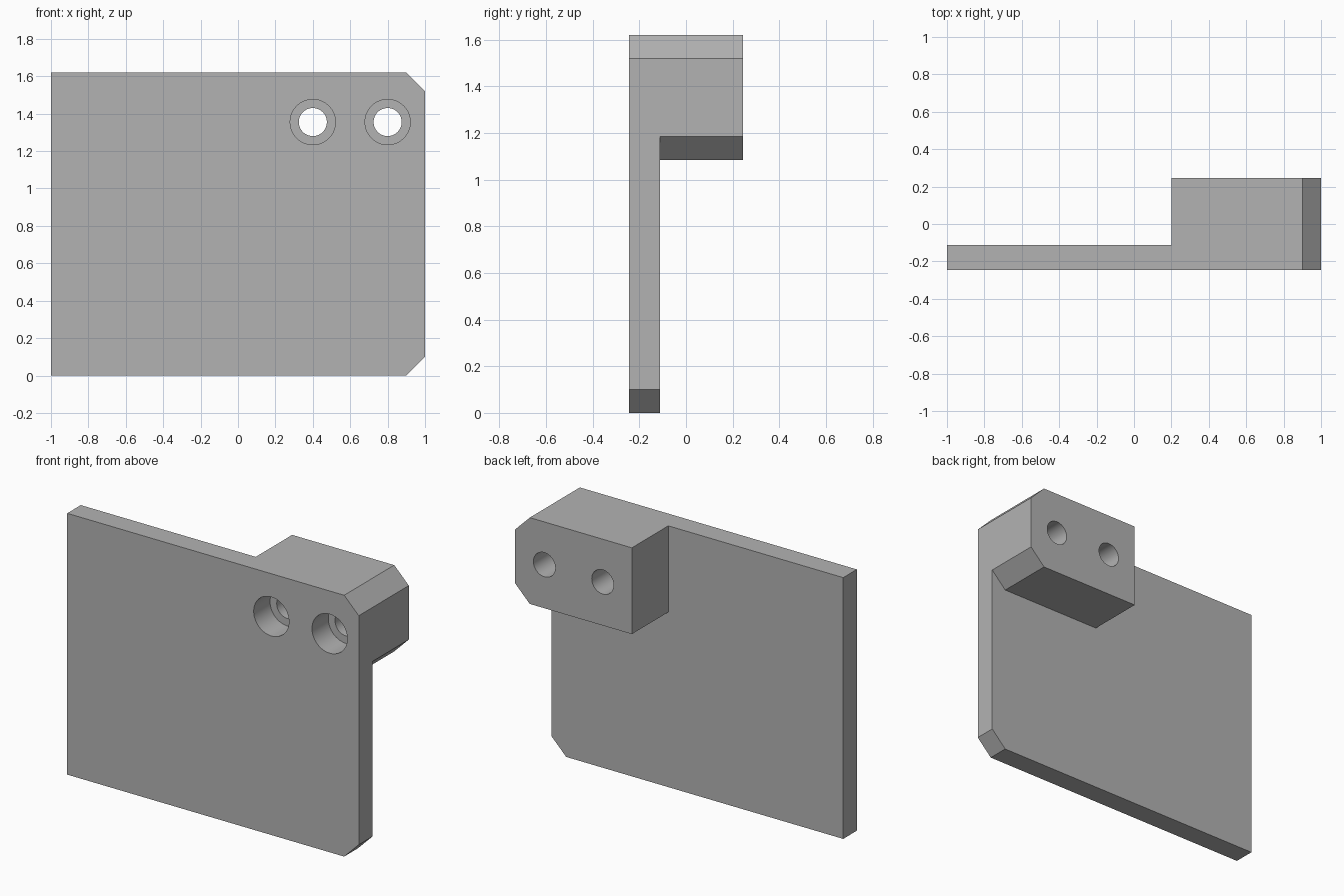
import bpy
import bmesh
import math

old = bpy.data.objects.get("Cube")
if old:
    bpy.data.objects.remove(old, do_unlink=True)

FRONT, PLATE_BACK, BLOCK_BACK = -0.245, -0.112, 0.245
TOP, BLOCK_BOTTOM, CHAMFER = 1.62, 1.085, 0.1
HOLE_Z, BORE_DEPTH = 1.355, 0.16

grey = bpy.data.materials.new("plain grey")
grey.use_nodes = True
colour = (0.45, 0.45, 0.45, 1)
grey.diffuse_color = colour
grey.node_tree.nodes["Principled BSDF"].inputs["Base Color"].default_value = colour


def prism(name, outline, y0, y1):
    """Extrude an (x, z) outline from y0 back to y1."""
    bm = bmesh.new()
    face = bm.faces.new([bm.verts.new((x, y0, z)) for x, z in outline])
    out = bmesh.ops.extrude_face_region(bm, geom=[face])
    moved = [v for v in out["geom"] if isinstance(v, bmesh.types.BMVert)]
    bmesh.ops.translate(bm, verts=moved, vec=(0, y1 - y0, 0))
    bmesh.ops.recalc_face_normals(bm, faces=bm.faces)
    mesh = bpy.data.meshes.new(name)
    bm.to_mesh(mesh)
    bm.free()
    mesh.materials.append(grey)
    obj = bpy.data.objects.new(name, mesh)
    bpy.context.collection.objects.link(obj)
    return obj


def chamfered(left, bottom):
    """Rectangle with both right-hand corners cut off."""
    c = CHAMFER
    return [(left, bottom), (1 - c, bottom), (1, bottom + c),
            (1, TOP - c), (1 - c, TOP), (left, TOP)]


def circle(x, radius, sides=64):
    steps = [math.tau * i / sides for i in range(sides)]
    return [(x + radius * math.cos(a), HOLE_Z + radius * math.sin(a)) for a in steps]


def combine(target, tool, operation):
    """Apply a boolean and remove the tool object."""
    mod = target.modifiers.new("combine", 'BOOLEAN')
    mod.operation = operation
    mod.solver = 'EXACT'
    mod.object = tool
    bpy.context.view_layer.objects.active = target
    bpy.ops.object.modifier_apply(modifier=mod.name)
    bpy.data.objects.remove(tool, do_unlink=True)


# Plate with the mounting block behind its upper left corner
plate = prism("mounting_plate", chamfered(-1, 0), FRONT, PLATE_BACK)
block = prism("mounting_block", chamfered(0.2, BLOCK_BOTTOM), PLATE_BACK, BLOCK_BACK)
combine(plate, block, 'UNION')

# Two counterbored through holes
for x in (0.4, 0.8):
    combine(plate, prism("hole_cutter", circle(x, 0.075), -0.4, 0.4), 'DIFFERENCE')
    bore = prism("bore_cutter", circle(x, 0.121), -0.4, FRONT + BORE_DEPTH)
    combine(plate, bore, 'DIFFERENCE')

# Merge coplanar faces left by the booleans
bm = bmesh.new()
bm.from_mesh(plate.data)
bmesh.ops.remove_doubles(bm, verts=bm.verts, dist=0.0001)
bmesh.ops.dissolve_limit(bm, angle_limit=0.01, verts=bm.verts, edges=bm.edges)
bm.to_mesh(plate.data)
bm.free()

# Smooth hole walls, sharp block edges
bpy.ops.object.select_all(action='DESELECT')
plate.select_set(True)
bpy.context.view_layer.objects.active = plate
bpy.ops.object.shade_smooth_by_angle(angle=math.radians(30))
